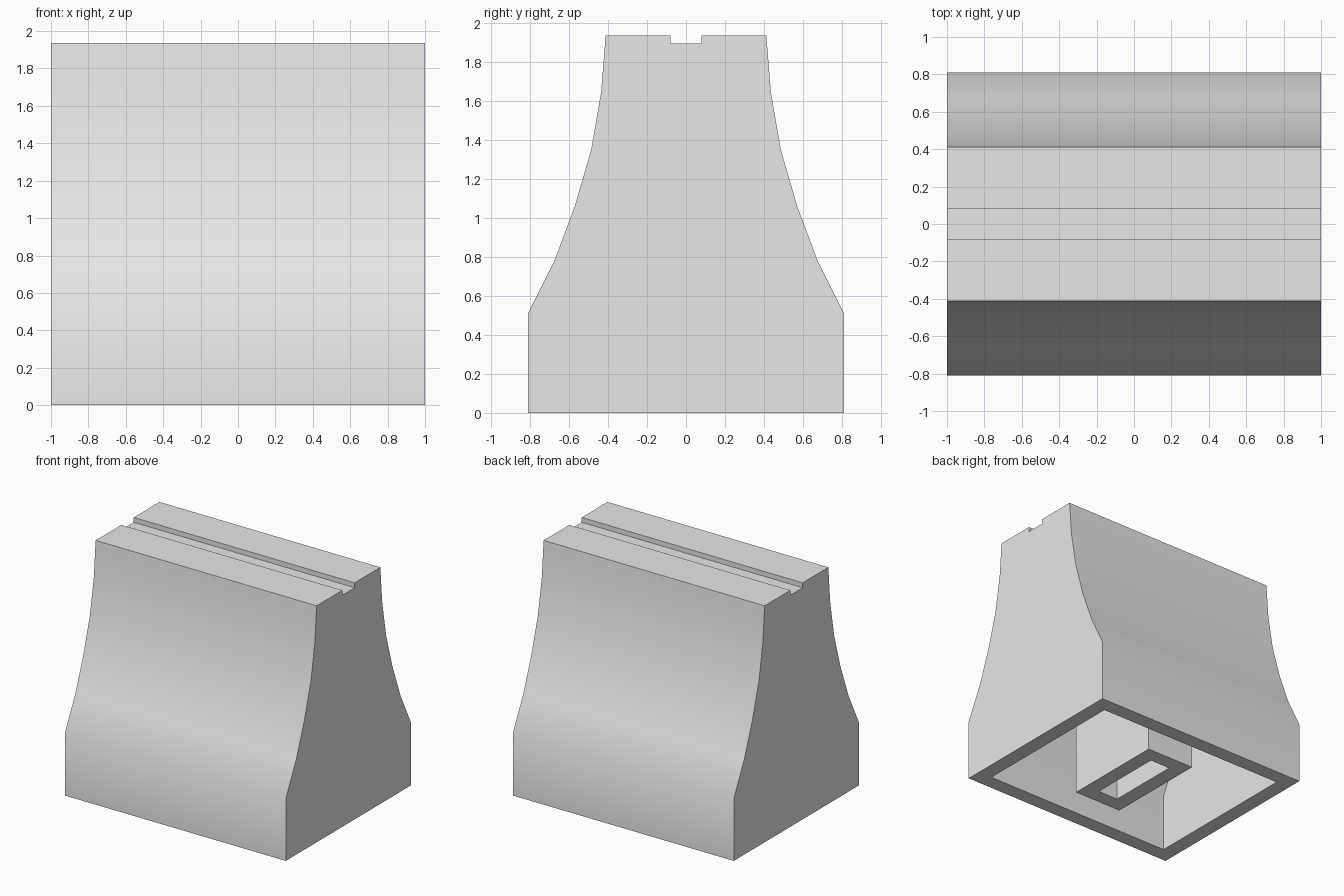
import bpy, bmesh, math

cube = bpy.data.objects.get("Cube")
if cube:
    bpy.data.objects.remove(cube, do_unlink=True)

HEIGHT = 1.935
WALL = 0.126
ROOF = 1.8

grey = bpy.data.materials.new("light_grey")
grey.use_nodes = True
colour = (0.8, 0.8, 0.8, 1)
grey.diffuse_color = colour
grey.node_tree.nodes["Principled BSDF"].inputs["Base Color"].default_value = colour


def finish(bm, name):
    bmesh.ops.recalc_face_normals(bm, faces=bm.faces)
    mesh = bpy.data.meshes.new(name)
    bm.to_mesh(mesh)
    bm.free()
    mesh.materials.append(grey)
    obj = bpy.data.objects.new(name, mesh)
    bpy.context.collection.objects.link(obj)
    bpy.ops.object.select_all(action="DESELECT")
    obj.select_set(True)
    bpy.context.view_layer.objects.active = obj
    bpy.ops.object.shade_smooth_by_angle(angle=math.radians(32))


def open_prism(bm, half, half_x):
    """Mirror a half profile (y, z), extrude along x, leave the bottom open."""
    profile = half + [(-y, z) for y, z in reversed(half)]
    left, right = [[bm.verts.new((x, y, z)) for y, z in profile]
                   for x in (-half_x, half_x)]
    bm.faces.new(left)
    bm.faces.new(right)
    for i in range(len(profile) - 1):
        bm.faces.new((left[i], left[i + 1], right[i + 1], right[i]))
    return [left[0], left[-1], right[-1], right[0]]


def bridge(bm, a, b):
    for i in range(len(a)):
        j = (i + 1) % len(a)
        bm.faces.new((a[i], a[j], b[j], b[i]))


# Hollow body: curved outer shell with a top groove, and the cavity below
curve = [(0.81, 0.51), (0.675, 0.78), (0.57, 1.06), (0.486, 1.35), (0.435, 1.645)]
groove = [(0.08, HEIGHT), (0.08, HEIGHT - 0.04)]
outer = [(0.81, 0)] + curve + [(0.412, HEIGHT)] + groove
inner = [(y - WALL, max(z - 0.03, 0)) for y, z in [(0.81, 0)] + curve]
inner.append((0.42 - WALL, ROOF))

bm = bmesh.new()
outer_rim = open_prism(bm, outer, 1)
inner_rim = open_prism(bm, inner, 1 - WALL)
bridge(bm, outer_rim, inner_rim)
finish(bm, "curved_body")

# Rectangular hollow post under the roof, narrowing inside the walls
bm = bmesh.new()
sections = [(0.22, 0.44, 0), (0.22, 0.44, 1.45), (0.22, 0.36, 1.85),
            (0.092, 0.315, 1.85), (0.092, 0.315, 0)]
rings = [[bm.verts.new((sx * x, sy * y, z))
          for sx, sy in ((-1, -1), (1, -1), (1, 1), (-1, 1))]
         for x, y, z in sections]
for i, ring in enumerate(rings):
    bridge(bm, ring, rings[(i + 1) % len(rings)])
finish(bm, "inner_post")
